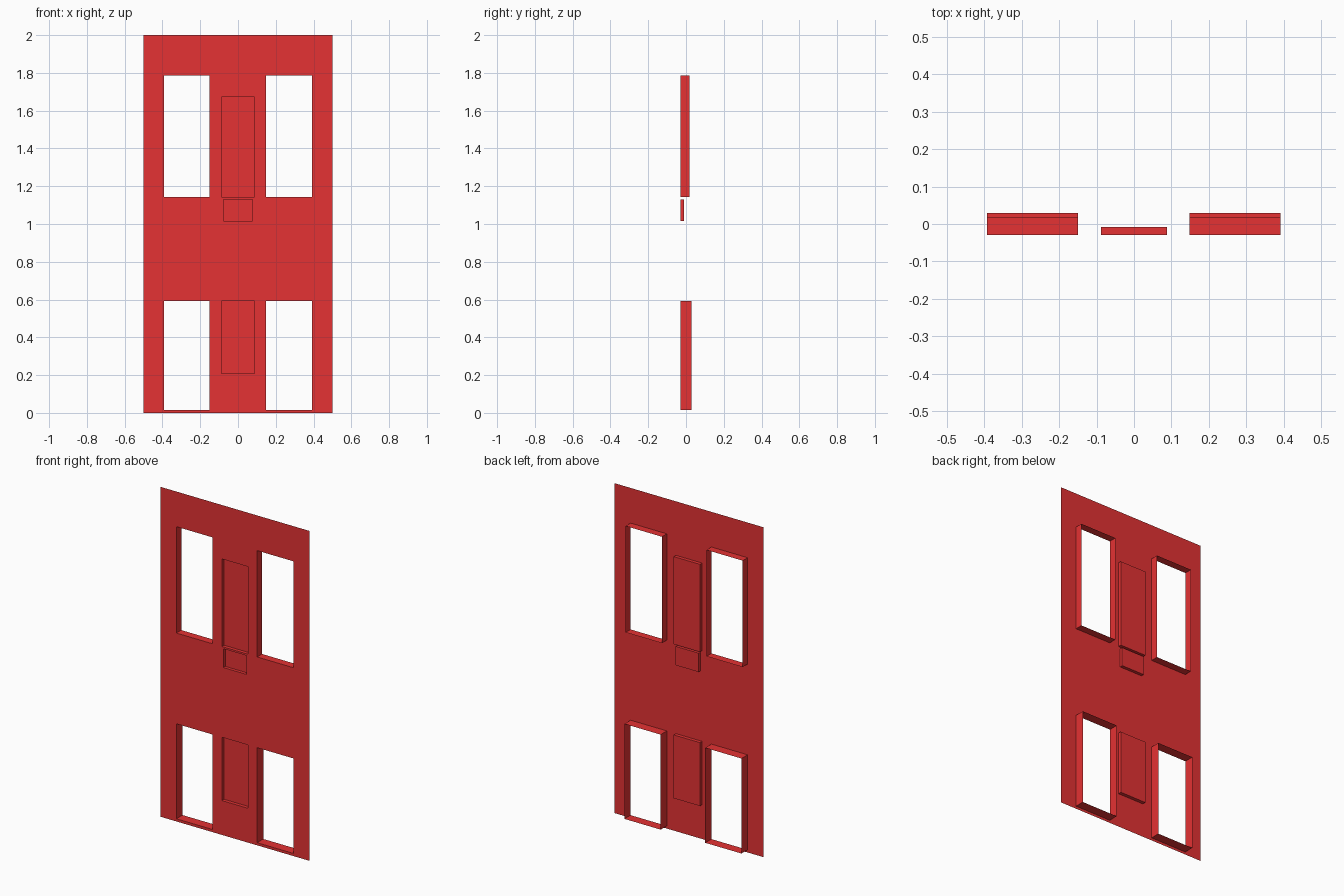
import bpy
import bmesh
from mathutils import Vector

cube = bpy.data.objects.get("Cube")
if cube:
    bpy.data.objects.remove(cube, do_unlink=True)

FRONT = -0.029

# Flat red paint
red = bpy.data.materials.new("red_paint")
red.use_nodes = True
colour = (0.78, 0.032, 0.033, 1)
red.diffuse_color = colour
red.node_tree.nodes["Principled BSDF"].inputs["Base Color"].default_value = colour

# Recesses: x min, x max, z min, z max, back y, open at the back
upper, lower = (1.142, 1.787), (0.016, 0.592)
recesses = [
    (-0.393, -0.15, *upper, 0.018, True),
    (0.149, 0.392, *upper, 0.018, True),
    (-0.393, -0.15, *lower, 0.03, True),
    (0.149, 0.392, *lower, 0.03, True),
    (-0.088, 0.088, 1.142, 1.673, -0.008, False),
    (-0.088, 0.088, 0.208, 0.592, -0.008, False),
    (-0.078, 0.076, 1.017, 1.131, -0.01, False),
]

# Thin front sheet, facing -y
bm = bmesh.new()
corners = [(-0.5, 0), (0.5, 0), (0.5, 2), (-0.5, 2)]
bm.faces.new([bm.verts.new((x, FRONT, z)) for x, z in corners])
bm.normal_update()


def cut(point, normal):
    bmesh.ops.bisect_plane(bm, geom=bm.verts[:] + bm.edges[:] + bm.faces[:],
                           plane_co=point, plane_no=normal, dist=1e-5)


# Score the sheet along every recess edge
for x in sorted({x for r in recesses for x in r[:2]}):
    cut((x, 0, 0), (1, 0, 0))
for z in sorted({z for r in recesses for z in r[2:4]}):
    cut((0, 0, z), (0, 0, 1))
bm.normal_update()

# Push each recess back; windows lose their back face
for x0, x1, z0, z1, back, is_open in recesses:
    region = []
    for face in bm.faces:
        c = face.calc_center_median()
        if (x0 < c.x < x1 and z0 < c.z < z1
                and abs(c.y - FRONT) < 1e-4 and abs(face.normal.y) > 0.9):
            region.append(face)
    result = bmesh.ops.extrude_face_region(bm, geom=region)["geom"]
    verts = [g for g in result if isinstance(g, bmesh.types.BMVert)]
    caps = [g for g in result if isinstance(g, bmesh.types.BMFace)]
    bmesh.ops.translate(bm, verts=verts, vec=Vector((0, back - FRONT, 0)))
    bmesh.ops.delete(bm, geom=region + (caps if is_open else []), context="FACES")
    bm.normal_update()

mesh = bpy.data.meshes.new("door_panel")
bm.to_mesh(mesh)
bm.free()
mesh.materials.append(red)
door = bpy.data.objects.new("door_panel", mesh)
bpy.context.collection.objects.link(door)
